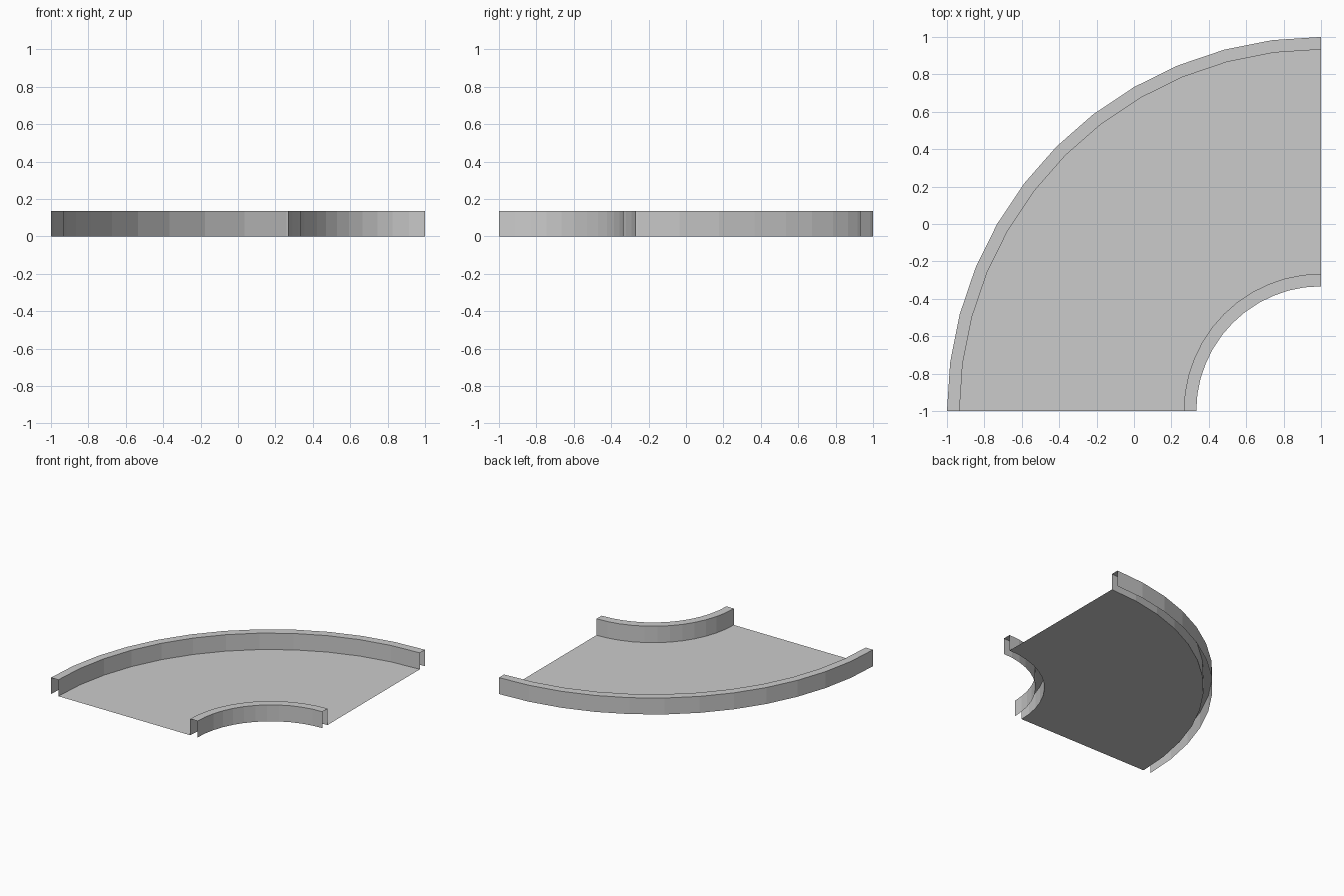
import bpy, bmesh
from math import radians
from mathutils import Vector

if "Cube" in bpy.data.objects:
    bpy.data.objects.remove(bpy.data.objects["Cube"], do_unlink=True)

CENTRE = Vector((1, -1, 0))
HEIGHT = 0.135
WIDTH = 0.067
INNER, OUTER = 0.667, 2.0
STEPS = 12

grey = bpy.data.materials.new("light_grey")
grey.use_nodes = True
grey.diffuse_color = (0.6, 0.6, 0.6, 1)
grey.node_tree.nodes["Principled BSDF"].inputs["Base Color"].default_value = (0.6, 0.6, 0.6, 1)


def sweep(name, profile):
    """Sweep an open (radius, height) profile through a quarter turn."""
    bm = bmesh.new()
    verts = [bm.verts.new(CENTRE + Vector((-r, 0, z))) for r, z in profile]
    edges = [bm.edges.new(pair) for pair in zip(verts, verts[1:])]
    bmesh.ops.spin(bm, geom=verts + edges, cent=CENTRE, axis=(0, 0, 1),
                   angle=radians(-90), steps=STEPS)
    # Turn the sheet so its level faces look upwards
    bm.normal_update()
    if sum(f.normal.z for f in bm.faces) < 0:
        bmesh.ops.reverse_faces(bm, faces=bm.faces[:])
    mesh = bpy.data.meshes.new(name)
    bm.to_mesh(mesh)
    bm.free()
    mesh.materials.append(grey)
    obj = bpy.data.objects.new(name, mesh)
    bpy.context.collection.objects.link(obj)


def rail(name, r):
    """Curved kerb, hollow below and open at both ends."""
    sweep(name, [(r, 0), (r, HEIGHT), (r + WIDTH, HEIGHT), (r + WIDTH, 0)])


# Curved kerbs and the flat deck between them
rail("inner_rail", INNER)
rail("outer_rail", OUTER - WIDTH)
sweep("deck", [(INNER + WIDTH, 0), (OUTER - WIDTH, 0)])
